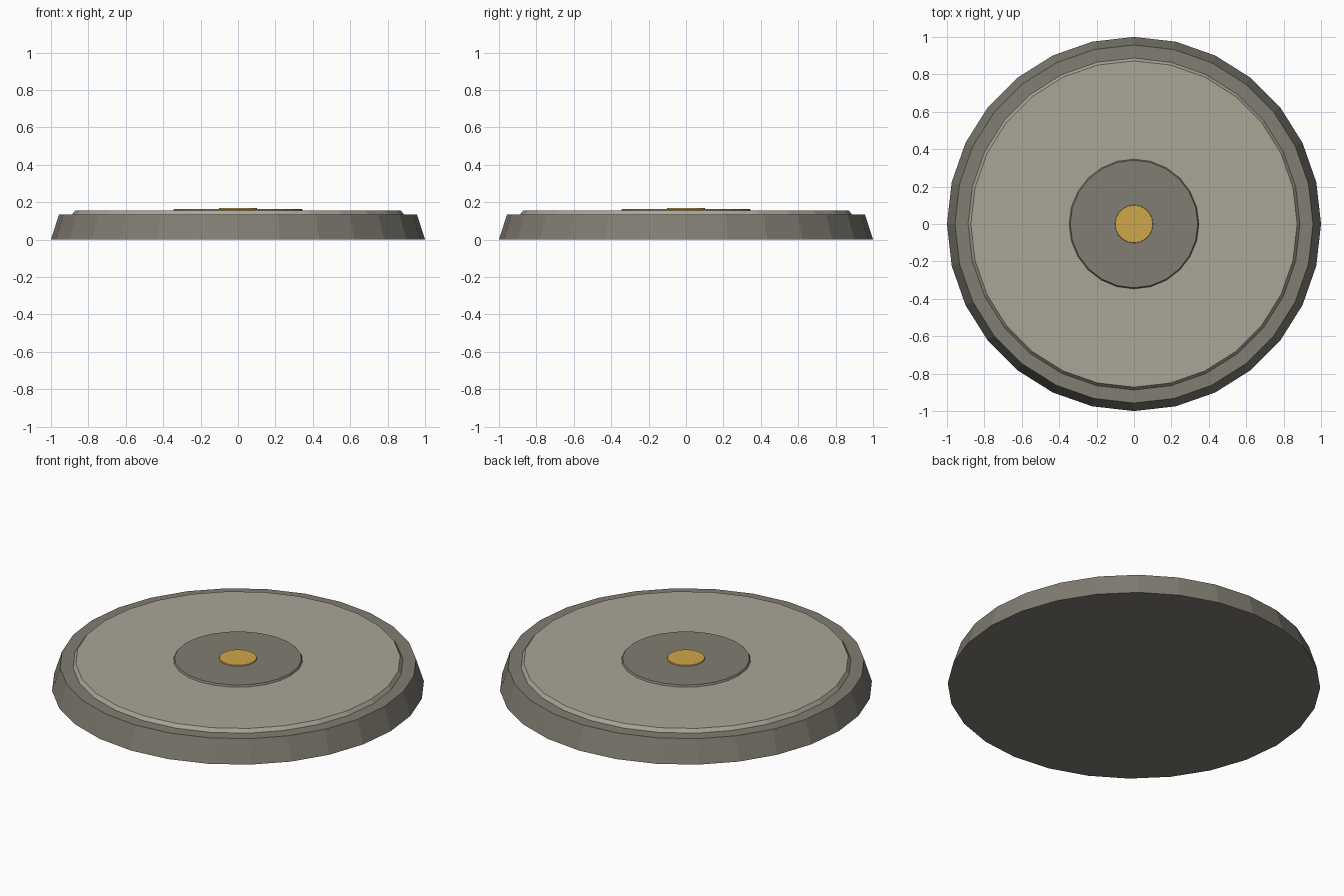
import bpy
import bmesh
from math import cos, sin, tau

cube = bpy.data.objects.get("Cube")
if cube:
    bpy.data.objects.remove(cube, do_unlink=True)


def material(name, rgb):
    mat = bpy.data.materials.new(name)
    mat.use_nodes = True
    color = (*rgb, 1.0)
    mat.diffuse_color = color
    mat.node_tree.nodes["Principled BSDF"].inputs["Base Color"].default_value = color
    return mat


def tapered_disc(name, sides, r_low, r_high, z_low, z_high, mat):
    """Flat-shaded frustum with a corner on the y axis."""
    bm = bmesh.new()
    rings = []
    for r, z in ((r_low, z_low), (r_high, z_high)):
        rings.append([bm.verts.new((r * sin(tau * i / sides), r * cos(tau * i / sides), z))
                      for i in range(sides)])
    low, high = rings
    bm.faces.new(low)
    bm.faces.new(high)
    for i in range(sides):
        j = (i + 1) % sides
        bm.faces.new((low[i], low[j], high[j], high[i]))
    bmesh.ops.recalc_face_normals(bm, faces=bm.faces)
    mesh = bpy.data.meshes.new(name)
    bm.to_mesh(mesh)
    bm.free()
    mesh.materials.append(mat)
    obj = bpy.data.objects.new(name, mesh)
    bpy.context.collection.objects.link(obj)
    return obj


dark_stone = material("dark stone", (0.22, 0.205, 0.17))
pale_stone = material("pale stone", (0.40, 0.375, 0.305))
gold = material("gold", (0.62, 0.385, 0.07))

# Stacked from the ground up
tapered_disc("base", 28, 1.0, 0.957, 0.0, 0.134, dark_stone)
tapered_disc("top_slab", 28, 0.887, 0.872, 0.134, 0.155, pale_stone)
tapered_disc("centre_plate", 24, 0.347, 0.341, 0.155, 0.165, dark_stone)
tapered_disc("centre_stud", 20, 0.102, 0.10, 0.165, 0.17, gold)
